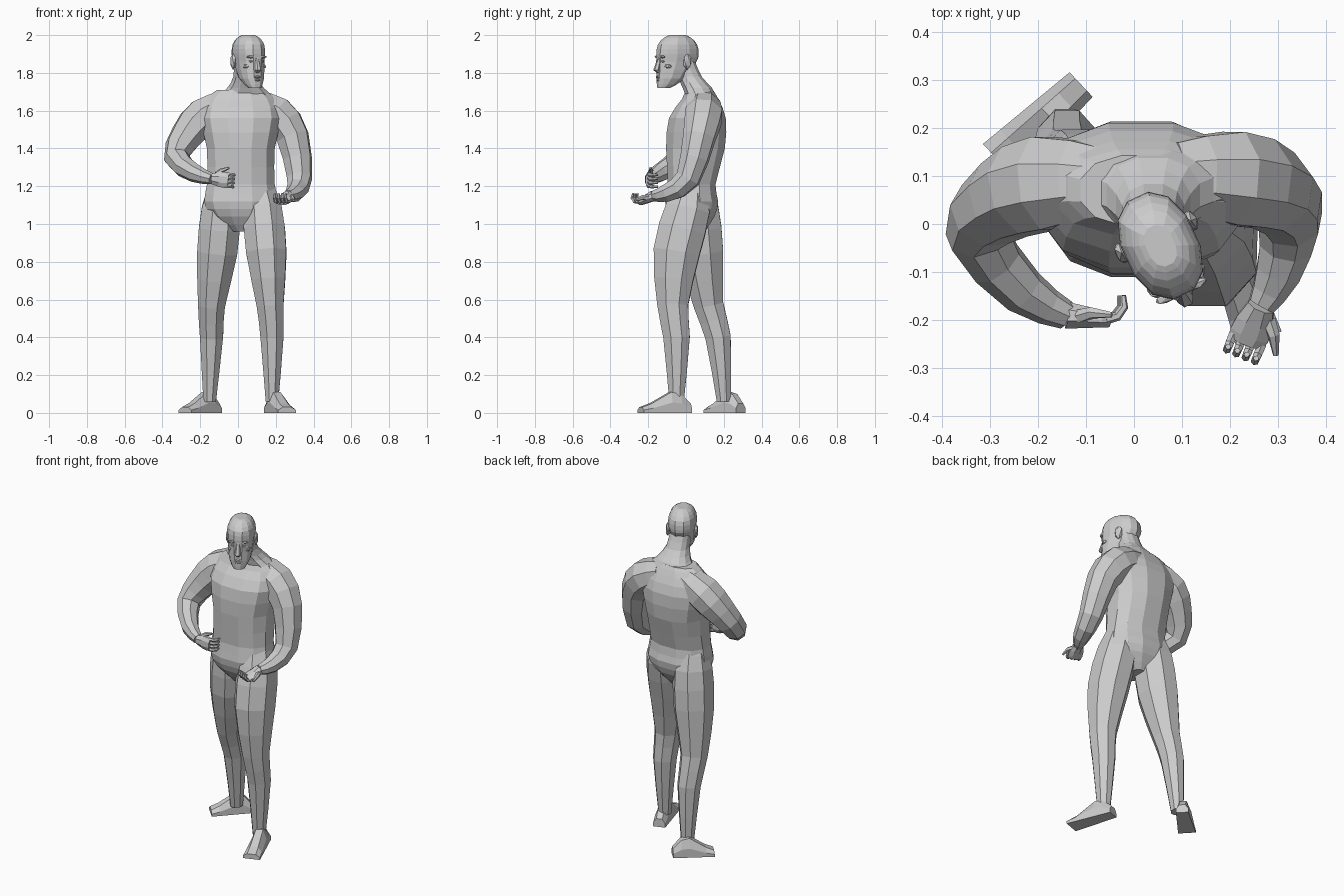
import bpy, bmesh, math
from mathutils import Vector, Matrix

default_cube = bpy.data.objects.get("Cube")
if default_cube:
    bpy.data.objects.remove(default_cube, do_unlink=True)

RIGHTWARD, BACKWARD, UPWARD = Vector((1, 0, 0)), Vector((0, 1, 0)), Vector((0, 0, 1))

# One grey for the whole figure
grey = bpy.data.materials.new("plain grey")
grey.use_nodes = True
grey.diffuse_color = (.6, .6, .6, 1)
shader = grey.node_tree.nodes["Principled BSDF"]
shader.inputs["Base Color"].default_value = grey.diffuse_color


def finish(name, bm, placement):
    """Turn the bmesh into a flat-shaded grey object."""
    bmesh.ops.recalc_face_normals(bm, faces=bm.faces)
    mesh = bpy.data.meshes.new(name)
    bm.to_mesh(mesh)
    bm.free()
    mesh.transform(placement)
    mesh.materials.append(grey)
    bpy.context.collection.objects.link(bpy.data.objects.new(name, mesh))


def loft(name, rings, placement=Matrix()):
    """Skin equal-sized point rings and close both ends."""
    bm = bmesh.new()
    loops = [[bm.verts.new(point) for point in ring] for ring in rings]
    for lower, upper in zip(loops, loops[1:]):
        for i in range(len(lower)):
            bm.faces.new((lower[i - 1], lower[i], upper[i], upper[i - 1]))
    bm.faces.new(loops[0])
    bm.faces.new(loops[-1])
    finish(name, bm, placement)


def blob(name, center, size, placement):
    """Small faceted ellipsoid."""
    bm = bmesh.new()
    bmesh.ops.create_icosphere(bm, subdivisions=1, radius=1)
    bmesh.ops.scale(bm, vec=size, verts=bm.verts)
    bmesh.ops.translate(bm, vec=center, verts=bm.verts)
    finish(name, bm, placement)


def ellipse(center, u, v, width, depth, sides, boxiness=1):
    """Closed ring in the u, v plane; a low boxiness squares it off."""
    ring = []
    for i in range(sides):
        angle = math.tau * (i + .5) / sides
        c, s = math.cos(angle), math.sin(angle)
        c = math.copysign(abs(c) ** boxiness, c)
        s = math.copysign(abs(s) ** boxiness, s)
        ring.append(center + u * width * c + v * depth * s)
    return ring


def refine(keys):
    """Add a smooth in-between section halfway along each key span."""
    keys = [Vector(key) for key in keys]
    result = []
    for i in range(len(keys) - 1):
        before, after = keys[max(i - 1, 0)], keys[min(i + 2, len(keys) - 1)]
        middle = (keys[i] + keys[i + 1]) * 9 - before - after
        result += [keys[i], middle / 16]
    return result + [keys[-1]]


def stack(name, x, sections, placement=Matrix()):
    """Horizontal sections given as y, z, half width and half depth."""
    rings = []
    for y, z, width, depth in refine(sections):
        rings.append(ellipse(Vector((x, y, z)), RIGHTWARD, BACKWARD, width, depth, 12, .87))
    loft(name, rings, placement)


def tube(name, points, radii, sides=6, depth=1, start=BACKWARD, placement=Matrix()):
    """Round sections carried along a bent path without twisting."""
    rings, u, last = [], start, len(points) - 1
    for i, (point, radius) in enumerate(zip(points, radii)):
        tangent = (points[min(i + 1, last)] - points[max(i - 1, 0)]).normalized()
        u = (u - tangent * u.dot(tangent)).normalized()
        rings.append(ellipse(point, u, tangent.cross(u), radius * depth, radius, sides))
    loft(name, rings, placement)


def limb(name, joints, radii, depth=1):
    """Eight-sided limb through its joints, muscles rounded between them."""
    sections = refine([(*joint, radius) for joint, radius in zip(joints, radii)])
    tube(name, [s.xyz for s in sections], [s.w for s in sections], 8, depth)


def foot(name, heel, toe):
    """Flat sole, high instep and a broad, low toe end."""
    heel, toe = Vector(heel), Vector(toe)
    side = (toe - heel).normalized().cross(UPWARD)
    rings = []
    for along, height in ((0, .05), (.2, .1), (.4, .11), (.8, .05), (1, .03)):
        center = heel.lerp(toe, along)
        half = side * (.035 + .015 * along)
        rise = UPWARD * height
        rings.append([center - half, center + half, center + half + rise / 2,
                      center + half / 2 + rise, center - half / 2 + rise,
                      center - half + rise / 2])
    loft(name, rings)


def hand(side_name, wrist, forward, palm, thumbward, curl):
    """Palm block, four curling fingers and a thumb."""
    forward = forward.normalized()
    palm = (palm - forward * palm.dot(forward)).normalized()
    side = forward.cross(palm)
    if side.dot(thumbward) < 0:
        side.negate()
    rings = []
    for reach, width in ((0, .03), (.04, .042), (.07, .045), (.09, .038)):
        thickness = .03 - reach / 7
        rings.append(ellipse(wrist + forward * reach, side, palm, width, thickness, 8))
    loft(side_name + "_palm", rings)
    for slot, finger in enumerate(("little", "ring", "middle", "index")):
        path = [wrist + forward * .08 + side * (slot - 1.5) * .021]
        for bend in range(3):
            angle = (bend + .5) * curl
            step = forward * math.cos(angle) + palm * math.sin(angle)
            path.append(path[-1] + step * .024)
        tube(f"{side_name}_{finger}_finger", path, (.011, .01, .009, .006), start=side)
    root = wrist + (forward + side) * .025
    knuckle = root + (forward + side) * .022 + palm * .01
    tip = knuckle + forward * .04 + side * .02
    tube(side_name + "_thumb", [root, knuckle, tip], (.016, .013, .006), start=palm)


# Torso from crotch to collar, then neck flaring into the shoulders
stack("torso", .015, [
    (.03, .96, .05, .07), (.03, 1.04, .16, .125), (.03, 1.12, .2, .145),
    (.03, 1.21, .185, .13), (.05, 1.4, .185, .16), (.06, 1.56, .22, .155),
    (.075, 1.66, .19, .1), (.07, 1.71, .13, .075)])
stack("neck", .04, [(.08, 1.67, .16, .08), (.06, 1.72, .1, .08),
                    (.02, 1.78, .067, .065), (-.01, 1.86, .062, .06)])

# Legs: flank, hip, thigh, knee, calf, ankle
leg_radii = (.07, .11, .115, .077, .066, .036)
limb("left_leg", [(.11, .03, 1.22), (.13, .01, 1.08), (.15, -.05, .85), (.17, -.07, .57),
                  (.18, -.05, .4), (.18, -.05, .06)], leg_radii, 1.15)
limb("right_leg", [(-.08, .04, 1.22), (-.09, .06, 1.08), (-.11, .08, .85),
                   (-.14, .12, .57), (-.14, .17, .4), (-.15, .2, .06)], leg_radii, 1.1)
foot("left_foot", (.17, .02, 0), (.26, -.24, 0))
foot("right_foot", (-.11, .29, 0), (-.28, .13, 0))

# Arms: collar, shoulder, upper arm, elbow, forearm, wrist
arm_radii = (.075, .105, .09, .068, .05, .03)
left_wrist, right_wrist = Vector((.265, -.17, 1.15)), Vector((-.14, -.19, 1.24))
limb("left_arm", [(.08, .1, 1.64), (.2, .095, 1.58), (.29, .07, 1.46),
                  (.325, .01, 1.24), (.3, -.1, 1.165), left_wrist], arm_radii)
limb("right_arm", [(-.06, .09, 1.64), (-.18, .085, 1.57), (-.27, .05, 1.47),
                   (-.325, -.02, 1.35), (-.23, -.14, 1.27), right_wrist], arm_radii)
hand("left", left_wrist, Vector((-.35, -.85, -.4)), UPWARD, RIGHTWARD, .9)
hand("right", right_wrist, Vector((1, -.1, -.1)), BACKWARD, UPWARD, .7)

# Head, turned toward its left
turn = Matrix.Translation((.055, -.045, 0)) @ Matrix.Rotation(math.radians(25), 4, "Z")
stack("head", 0, [
    (-.08, 1.72, .034, .034), (-.04, 1.77, .062, .077), (-.005, 1.86, .073, .109),
    (0, 1.9, .078, .116), (0, 1.95, .075, .107), (0, 1.985, .055, .075),
    (0, 2, .03, .045)], turn)

# Facial features
bridge, nose_tip = Vector((0, -.104, 1.88)), Vector((0, -.122, 1.815))
tube("nose", [bridge, nose_tip, nose_tip + BACKWARD * .02 - UPWARD * .01],
     (.01, .018, .014), placement=turn)
blob("upper_lip", (0, -.114, 1.778), (.024, .01, .008), turn)
blob("lower_lip", (0, -.111, 1.762), (.02, .011, .008), turn)
for side_name, sign in (("left", 1), ("right", -1)):
    blob(side_name + "_eye", (sign * .03, -.1, 1.861), (.016, .01, .007), turn)
    blob(side_name + "_brow", (sign * .03, -.103, 1.885), (.032, .012, .009), turn)
    blob(side_name + "_cheekbone", (sign * .047, -.075, 1.835), (.02, .025, .015), turn)
    blob(side_name + "_ear", (sign * .08, .02, 1.86), (.014, .025, .045), turn)
